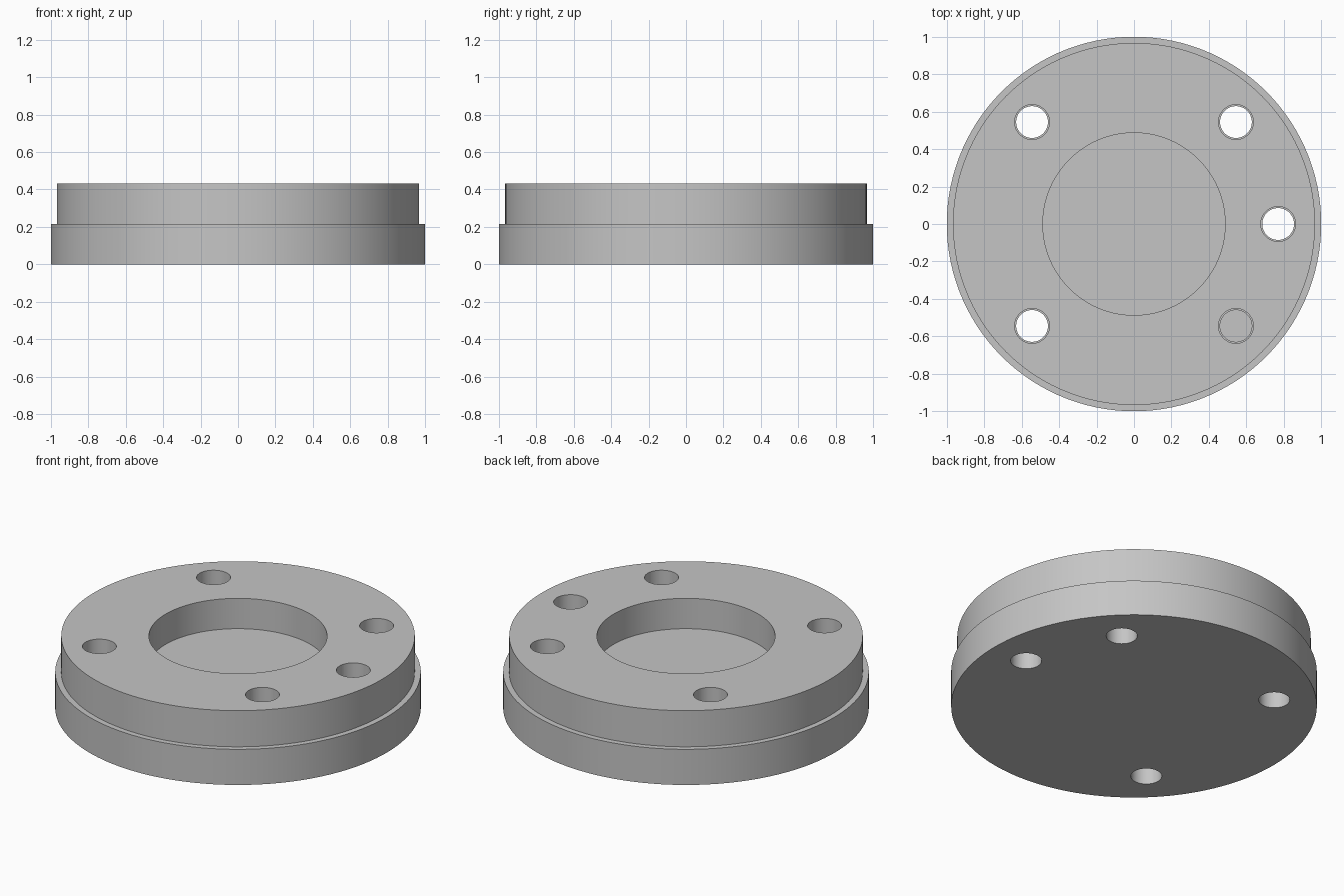
import bpy, bmesh, math

if "Cube" in bpy.data.objects:
    bpy.data.objects.remove(bpy.data.objects["Cube"], do_unlink=True)

BASE_TOP, FLOOR, TOP = 0.215, 0.25, 0.433

# Single grey material
grey = bpy.data.materials.new("light grey metal")
grey.use_nodes = True
colour = (0.56, 0.56, 0.56, 1)
grey.diffuse_color = colour
grey.node_tree.nodes["Principled BSDF"].inputs["Base Color"].default_value = colour


def lathe(name, profile, sides, x=0, y=0):
    """Spin an (r, z) profile that starts and ends on the axis, bottom first."""
    bm = bmesh.new()
    verts = [bm.verts.new((r, 0, z)) for r, z in profile]
    edges = [bm.edges.new(pair) for pair in zip(verts, verts[1:])]
    bmesh.ops.spin(bm, geom=verts + edges, cent=(0, 0, 0), axis=(0, 0, 1),
                   angle=math.tau, steps=sides)
    bmesh.ops.remove_doubles(bm, verts=bm.verts[:], dist=1e-5)
    bmesh.ops.recalc_face_normals(bm, faces=bm.faces[:])
    mesh = bpy.data.meshes.new(name)
    bm.to_mesh(mesh)
    bm.free()
    mesh.materials.append(grey)
    obj = bpy.data.objects.new(name, mesh)
    obj.location = (x, y, 0)
    bpy.context.collection.objects.link(obj)
    return obj


# Stepped disc with a blind central recess
flange = lathe("stepped_flange", [
    (0, 0), (1, 0), (1, BASE_TOP), (0.967, BASE_TOP), (0.967, TOP),
    (0.487, TOP), (0.487, FLOOR), (0, FLOOR)], 120)
bpy.context.view_layer.objects.active = flange
flange.select_set(True)

# Five bolt holes, slightly wider through the upper step
hole_profile = [(0, -0.1), (0.085, -0.1), (0.085, BASE_TOP),
                (0.093, BASE_TOP), (0.093, 0.6), (0, 0.6)]
for degrees in (0, 45, 135, 225, 315):
    a = math.radians(degrees)
    cutter = lathe("hole_cutter", hole_profile, 48,
                   0.77 * math.cos(a), 0.77 * math.sin(a))
    cutter.hide_render = True
    cut = flange.modifiers.new("bolt_hole", 'BOOLEAN')
    cut.operation = 'DIFFERENCE'
    cut.solver = 'EXACT'
    cut.object = cutter
    bpy.ops.object.modifier_apply(modifier=cut.name)
    bpy.data.objects.remove(cutter, do_unlink=True)

bpy.ops.object.shade_smooth_by_angle(angle=math.radians(30))
